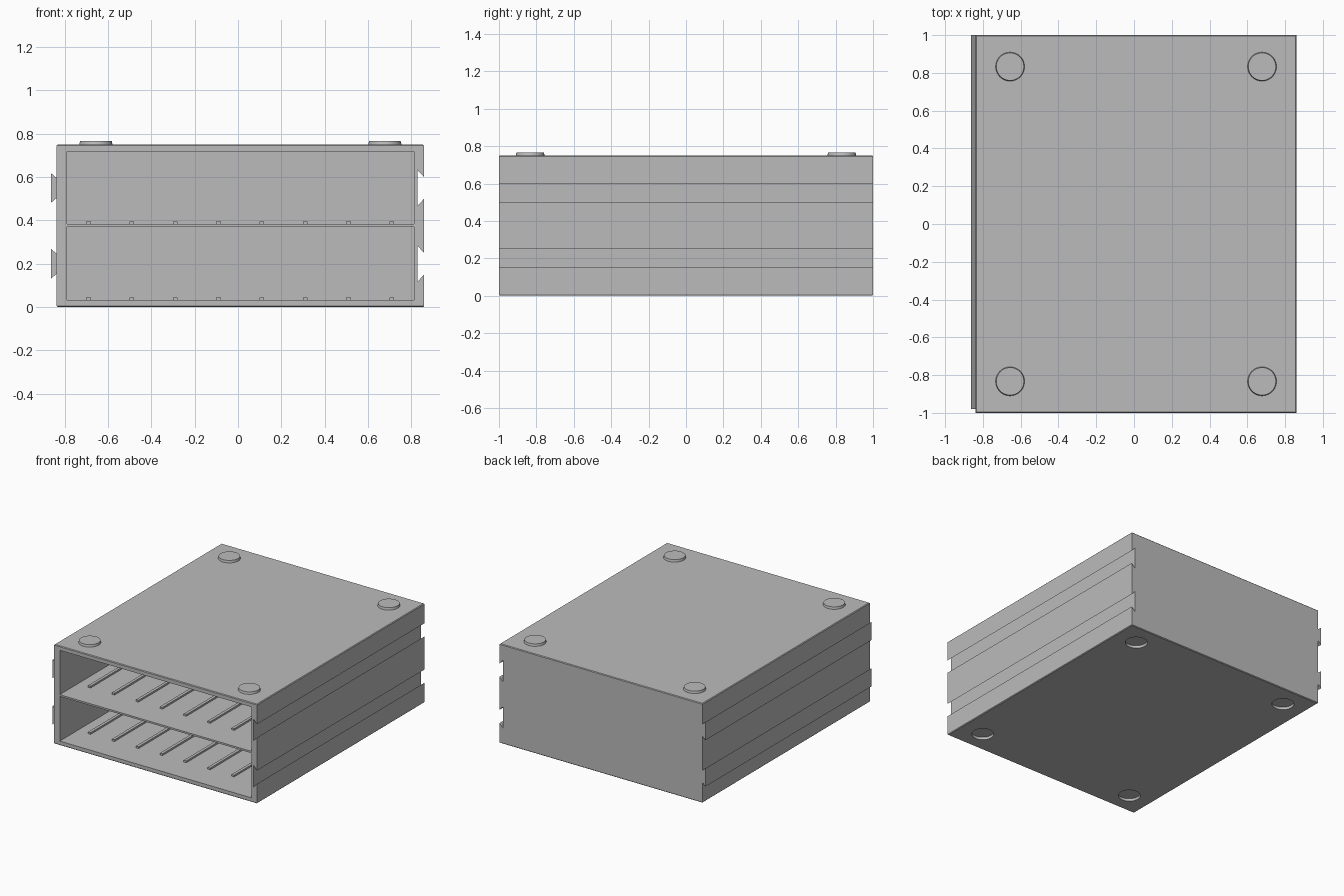
import bpy, bmesh
from mathutils import Matrix, Vector

old = bpy.data.objects.get("Cube")
if old:
    bpy.data.objects.remove(old, do_unlink=True)

LEFT, RIGHT, TOP = -0.838, 0.859, 0.75
SLOT_CENTRES = (0.2, 0.55)
FEET = [(x, y) for x in (-0.656, 0.678) for y in (-0.833, 0.833)]

grey = bpy.data.materials.new("plain grey")
grey.use_nodes = True
grey.diffuse_color = (0.5, 0.5, 0.5, 1)
grey.node_tree.nodes["Principled BSDF"].inputs["Base Color"].default_value = grey.diffuse_color


def make(name, bm):
    bmesh.ops.recalc_face_normals(bm, faces=bm.faces)
    mesh = bpy.data.meshes.new(name)
    bm.to_mesh(mesh)
    bm.free()
    mesh.materials.append(grey)
    ob = bpy.data.objects.new(name, mesh)
    bpy.context.collection.objects.link(ob)
    return ob


def extrude_y(profile, y0, y1):
    """Prism with an x/z profile running from y0 to y1."""
    bm = bmesh.new()
    face = bm.faces.new([bm.verts.new((x, y0, z)) for x, z in profile])
    ext = bmesh.ops.extrude_face_region(bm, geom=[face], use_keep_orig=True)
    moved = [v for v in ext["geom"] if isinstance(v, bmesh.types.BMVert)]
    bmesh.ops.translate(bm, verts=moved, vec=(0, y1 - y0, 0))
    bmesh.ops.recalc_face_normals(bm, faces=bm.faces)
    return bm


def box(name, x0, x1, y0, y1, z0, z1):
    return make(name, extrude_y([(x0, z0), (x1, z0), (x1, z1), (x0, z1)], y0, y1))


def disc(name, x, y, z0, z1, r0, r1):
    bm = bmesh.new()
    bmesh.ops.create_cone(bm, cap_ends=True, segments=48, radius1=r0, radius2=r1,
                          depth=z1 - z0, matrix=Matrix.Translation(Vector((x, y, (z0 + z1) / 2))))
    return make(name, bm)


def smooth(ob):
    bpy.ops.object.select_all(action="DESELECT")
    ob.select_set(True)
    bpy.context.view_layer.objects.active = ob
    bpy.ops.object.shade_smooth_by_angle()


# Case: block with two dovetail grooves in its right wall
profile = [(LEFT, 0), (RIGHT, 0)]
for c in SLOT_CENTRES:
    profile += [(RIGHT, c - 0.05), (RIGHT - 0.03, c - 0.083),
                (RIGHT - 0.03, c + 0.083), (RIGHT, c + 0.05)]
profile += [(RIGHT, TOP), (LEFT, TOP)]
bm = extrude_y(profile, -1, 1)
rims = [e for e in bm.edges if any(all(abs(v.co.z - z) < 1e-4 for v in e.verts) for z in (0, TOP))]
bmesh.ops.bevel(bm, geom=rims, offset=0.005, segments=1, affect="EDGES")
case = make("case", bm)

# Hollow out the two trays and sink the stacking sockets underneath
TRAYS = ((0.032, 0.37), (0.383, 0.718))
cutters = [box("tray_cutter", -0.79, 0.813, -1.1, 0.95, z0, z1) for z0, z1 in TRAYS]
cutters += [disc("socket_cutter", x, y, -0.02, 0.02, 0.077, 0.077) for x, y in FEET]
for cutter in cutters:
    cutter.hide_render = True
    mod = case.modifiers.new("cut", "BOOLEAN")
    mod.operation, mod.solver, mod.object = "DIFFERENCE", "EXACT", cutter
cut_mesh = bpy.data.meshes.new_from_object(
    case.evaluated_get(bpy.context.evaluated_depsgraph_get()))
case.modifiers.clear()
case.data = cut_mesh
for cutter in cutters:
    bpy.data.objects.remove(cutter, do_unlink=True)
smooth(case)

# Ribs along each tray floor
for level, (floor, _) in zip(("lower", "upper"), TRAYS):
    for i in range(8):
        x = -0.69 + 0.2 * i
        box(f"{level}_rib_{i + 1}", x - 0.011, x + 0.011, -0.79, 0.8, floor - 0.002, floor + 0.013)

# Dovetail rails on the other wall
for level, c in zip(("lower", "upper"), SLOT_CENTRES):
    rail = [(LEFT + 0.002, c - 0.045), (LEFT + 0.002, c + 0.045),
            (LEFT - 0.026, c + 0.069), (LEFT - 0.026, c - 0.069)]
    make(f"{level}_rail", extrude_y(rail, -0.98, 1))

# Stacking pegs on the top
for i, (x, y) in enumerate(FEET):
    smooth(disc(f"stacking_peg_{i + 1}", x, y, TOP - 0.002, TOP + 0.017, 0.077, 0.073))
